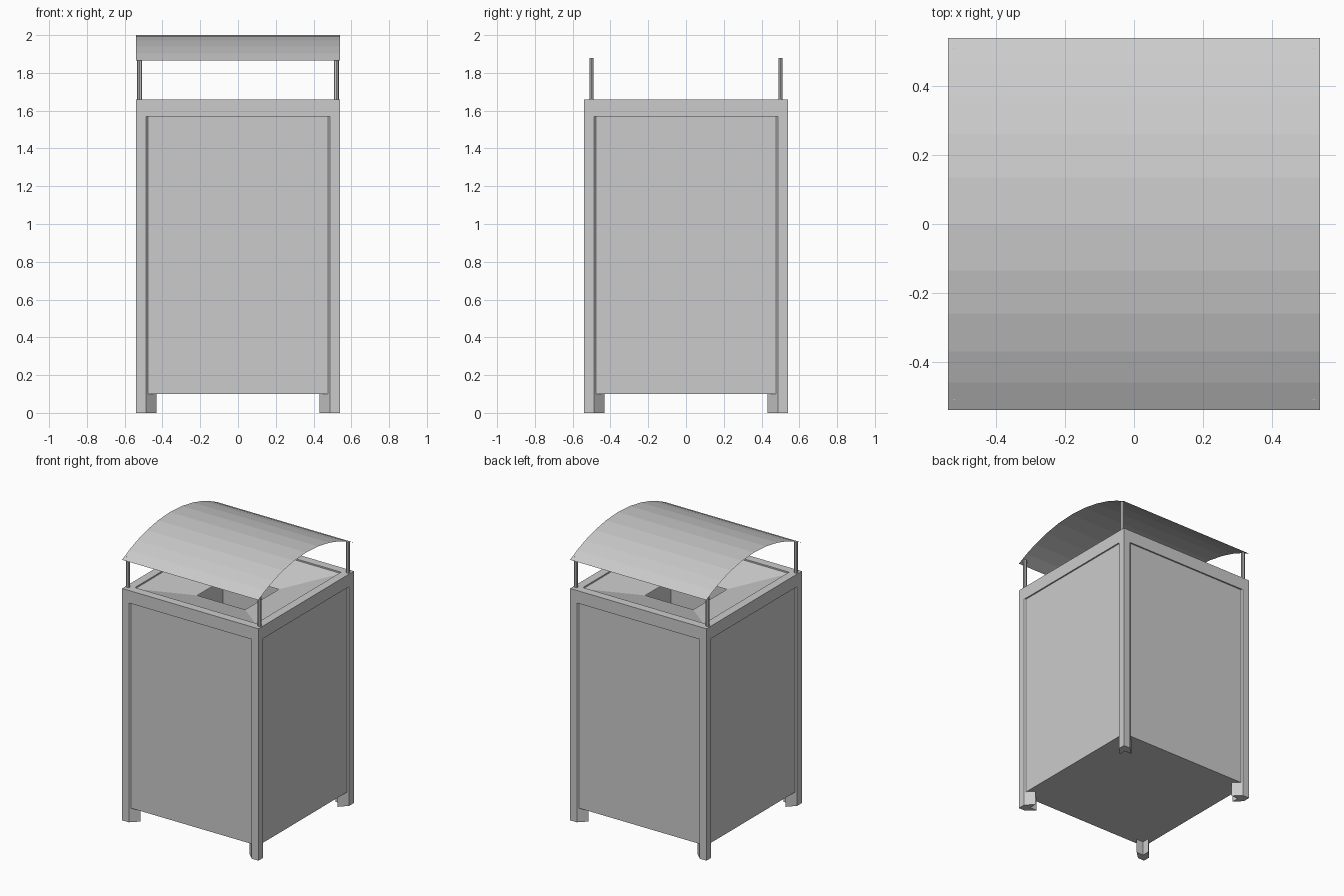
import bpy, bmesh, math

cube = bpy.data.objects.get("Cube")
if cube:
    bpy.data.objects.remove(cube, do_unlink=True)

# One painted metal finish for everything
metal = bpy.data.materials.new("light_grey_metal")
metal.use_nodes = True
grey = (0.6, 0.6, 0.6, 1)
metal.diffuse_color = grey
metal.node_tree.nodes["Principled BSDF"].inputs["Base Color"].default_value = grey


def finish(name, bm, recalc=True):
    if recalc:
        bmesh.ops.recalc_face_normals(bm, faces=bm.faces[:])
    mesh = bpy.data.meshes.new(name)
    bm.to_mesh(mesh)
    bm.free()
    mesh.materials.append(metal)
    obj = bpy.data.objects.new(name, mesh)
    bpy.context.collection.objects.link(obj)
    return obj


def bridge(bm, low, high):
    n = len(low)
    for i in range(n):
        j = (i + 1) % n
        bm.faces.new((low[i], low[j], high[j], high[i]))


def square_loft(name, profile, cap_start=False, closed=False, flip=False):
    """Join square rings given as (half width, height)."""
    bm = bmesh.new()
    rings = [[bm.verts.new((sx * h, sy * h, z))
              for sx, sy in ((-1, -1), (1, -1), (1, 1), (-1, 1))]
             for h, z in profile]
    for low, high in zip(rings, rings[1:]):
        bridge(bm, low, high)
    if closed:
        bridge(bm, rings[-1], rings[0])
    if cap_start:
        bm.faces.new(rings[0][::-1])
    if flip:
        bmesh.ops.reverse_faces(bm, faces=bm.faces[:])
    return finish(name, bm, recalc=closed)


def prism(name, outline, z0, z1):
    bm = bmesh.new()
    low, high = ([bm.verts.new((x, y, z)) for x, y in outline] for z in (z0, z1))
    bridge(bm, low, high)
    bm.faces.new(low)
    bm.faces.new(high)
    return finish(name, bm)


HALF, RAIL_Z, TOP, FLOOR = 0.54, 1.57, 1.66, 0.1

# Recessed panels and floor, framed by the top rail
square_loft("body_panels", [(0.53, FLOOR), (0.53, RAIL_Z)], cap_start=True)
square_loft("top_rail", [(HALF, RAIL_Z), (HALF, TOP), (0.48, TOP), (0.48, RAIL_Z)],
            closed=True)

# Sloping top with a square opening, and the liner below it
square_loft("funnel", [(0.48, 1.65), (0.19, RAIL_Z)])
square_loft("liner", [(0.4, 0.12), (0.4, 1.56)], cap_start=True, flip=True)

# Folded corner posts that run down into feet, and rods that carry the roof
A, B = 0.487, 0.432
fold = [(HALF, HALF), (A, HALF), (B, A), (A, A), (A, B), (HALF, A)]
for sx, side in ((-1, "right"), (1, "left")):
    for sy, end in ((-1, "front"), (1, "back")):
        prism(f"{end}_{side}_post", [(sx * x, sy * y) for x, y in fold], 0, RAIL_Z)
        rod = [(sx * 0.521 + 0.013 * math.cos(a), sy * 0.5 + 0.011 * math.sin(a))
               for a in (math.tau * k / 8 for k in range(8))]
        prism(f"{end}_{side}_roof_rod", rod, TOP, 1.88)

# Thin arched roof sheet
RADIUS = 1.1475
half_arc = [0.135, 0.26, 0.37, 0.46, HALF]
arc = [-y for y in reversed(half_arc)] + [0] + half_arc
bm = bmesh.new()
rows = [[bm.verts.new((x, y, 2 - RADIUS + math.sqrt(RADIUS ** 2 - y * y)))
         for x in (-HALF, HALF)] for y in arc]
for a, b in zip(rows, rows[1:]):
    bm.faces.new((a[0], a[1], b[1], b[0]))
finish("roof", bm, recalc=False)
